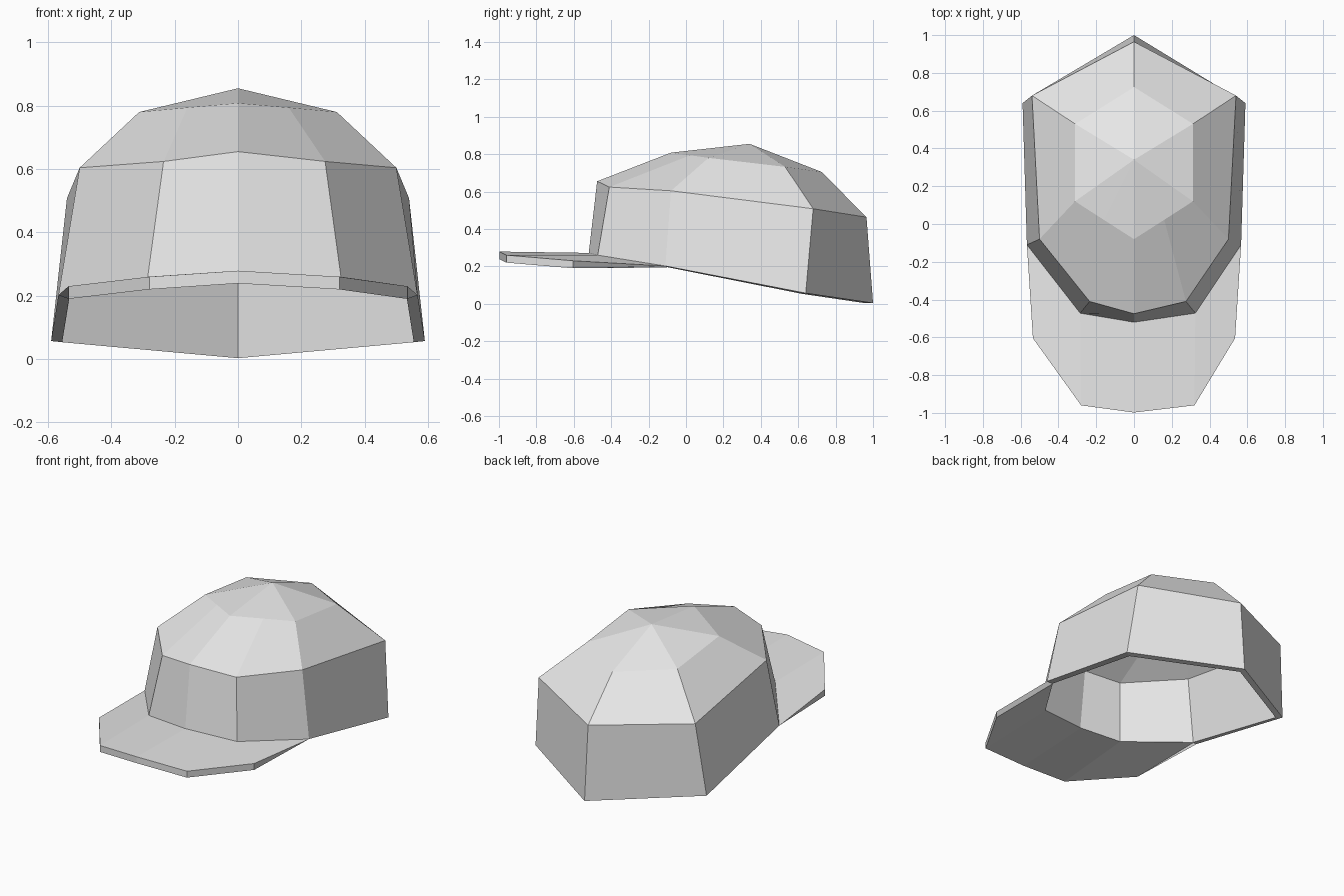
import bpy, bmesh

if "Cube" in bpy.data.objects:
    bpy.data.objects.remove(bpy.data.objects["Cube"])

fabric = bpy.data.materials.new("light grey fabric")
fabric.diffuse_color = (0.8, 0.8, 0.8, 1)
fabric.use_nodes = True
fabric.node_tree.nodes["Principled BSDF"].inputs["Base Color"].default_value = fabric.diffuse_color

SHIFT = 0.02  # the front seams sit slightly to one side


def make(name, verts, faces):
    mesh = bpy.data.meshes.new(name)
    mesh.from_pydata(verts, [], faces)
    bm = bmesh.new()
    bm.from_mesh(mesh)
    bmesh.ops.recalc_face_normals(bm, faces=bm.faces)
    bm.to_mesh(mesh)
    bm.free()
    mesh.materials.append(fabric)
    obj = bpy.data.objects.new(name, mesh)
    bpy.context.collection.objects.link(obj)
    return obj


def ring(front, seam, side, rear, back, shift=SHIFT):
    """Eight-point loop from half a profile, counter-clockwise from the front."""
    right = [(seam[0] + shift, *seam[1:]), side, rear]
    left = [(-seam[0] + shift, *seam[1:]), (-side[0], *side[1:]), (-rear[0], *rear[1:])]
    return [front] + right + [back] + left[::-1]


# Crown: three loops and an apex, thickened into a shell
loops = [
    ring((0, -0.52, 0.272), (0.305, -0.472, 0.26), (0.567, -0.11, 0.202),
         (0.59, 0.64, 0.057), (0, 1.0, 0.004)),
    ring((0, -0.475, 0.655), (0.255, -0.41, 0.624), (0.5, -0.08, 0.604),
         (0.54, 0.68, 0.508), (0, 0.965, 0.463)),
    ring((0, -0.08, 0.808), (0.16, 0.022, 0.794), (0.312, 0.12, 0.78),
         (0.312, 0.53, 0.732), (0, 0.725, 0.705), 0),
]
verts = [p for loop in loops for p in loop] + [(0, 0.34, 0.855)]
faces = [(8 * r + i, 8 * r + (i + 1) % 8, 8 * r + 8 + (i + 1) % 8, 8 * r + 8 + i)
         for r in range(2) for i in range(8)]
faces += [(16 + i, 16 + (i + 1) % 8, 24) for i in range(8)]
crown = make("crown", verts, faces)
shell = crown.modifiers.new("shell", "SOLIDIFY")
shell.thickness = 0.035
shell.offset = -1
shell.use_even_offset = True


def arc(side, seam, centre):
    """Five-point arc running from left to right."""
    return [(-side[0], *side[1:]), (-seam[0] + SHIFT, *seam[1:]), centre,
            (seam[0] + SHIFT, *seam[1:]), side]


# Brim: a curved slab that tapers into the sides of the crown
sections = [
    arc((0.567, -0.11, 0.202), (0.305, -0.472, 0.26), (0, -0.52, 0.272)),    # top, inner
    arc((0.535, -0.605, 0.23), (0.3, -0.96, 0.26), (0, -0.998, 0.279)),      # top, outer
    arc((0.535, -0.605, 0.19), (0.3, -0.96, 0.22), (0, -0.998, 0.239)),      # bottom, outer
    arc((0.533, -0.10, 0.194), (0.283, -0.44, 0.25), (0, -0.484, 0.264)),    # bottom, inner
]
verts = [p for s in sections for p in s]
faces = []
for s in range(4):
    a, b = 5 * s, 5 * ((s + 1) % 4)
    faces += [(a + i, a + i + 1, b + i + 1, b + i) for i in range(4)]
faces += [(0, 5, 10, 15), (4, 9, 14, 19)]
make("brim", verts, faces)
